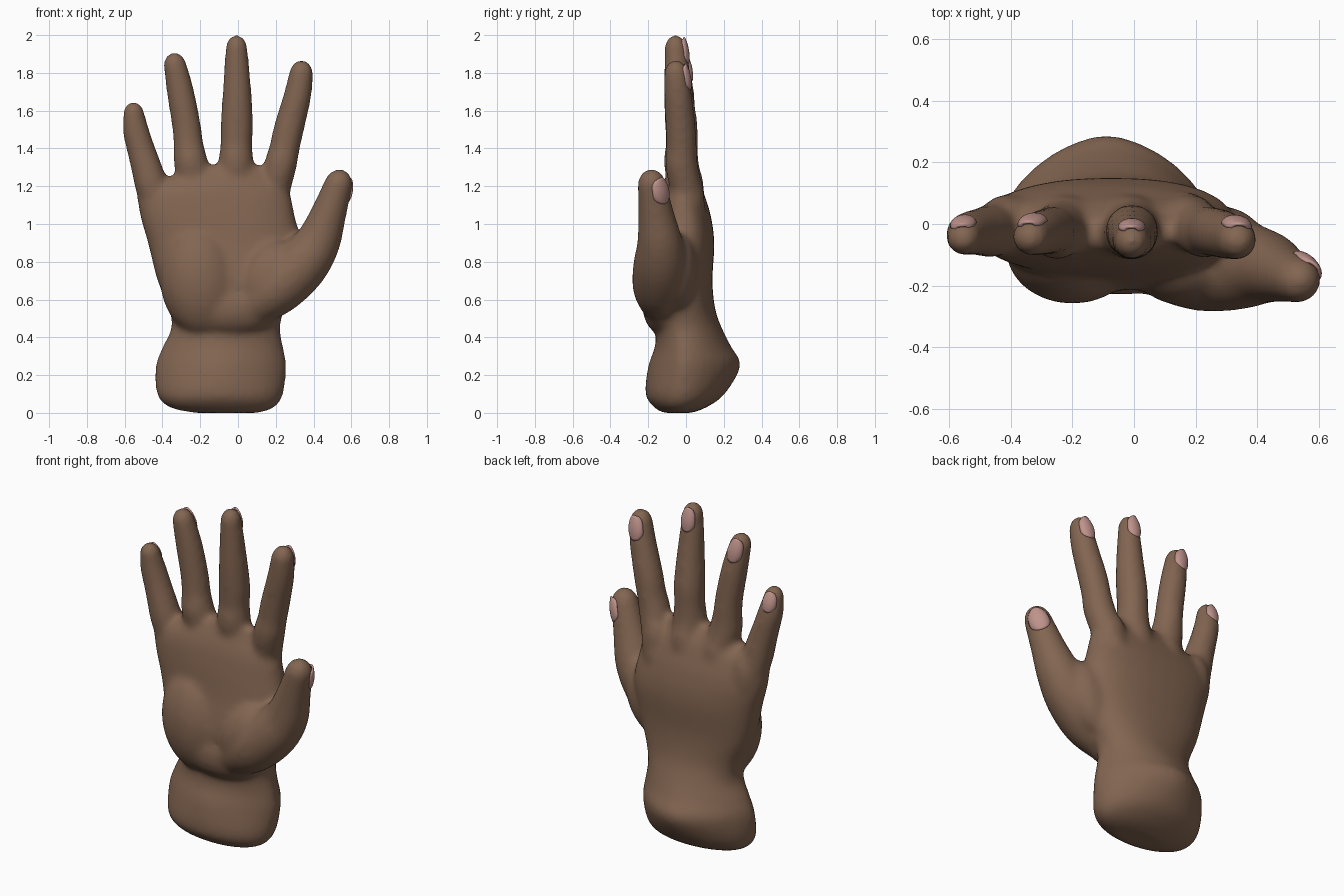
import bpy, bmesh, math
from mathutils import Vector, Matrix

if "Cube" in bpy.data.objects:
    bpy.data.objects.remove(bpy.data.objects["Cube"])


def material(name, rgb):
    m = bpy.data.materials.new(name)
    m.use_nodes = True
    m.diffuse_color = (*rgb, 1)
    bsdf = m.node_tree.nodes["Principled BSDF"]
    bsdf.inputs["Base Color"].default_value = (*rgb, 1)
    bsdf.inputs["Roughness"].default_value = 0.6
    return m


skin = material("brown skin", (0.225, 0.13, 0.082))
nail_pink = material("nail pink", (0.52, 0.29, 0.26))


def smooth_path(points, steps=5):
    """Catmull-Rom through tuples of any length."""
    p = [points[0]] + list(points) + [points[-1]]
    out = []
    for i in range(1, len(p) - 2):
        for s in range(steps):
            t = s / steps
            out.append([0.5 * (2 * b + (c - a) * t + (2 * a - 5 * b + 4 * c - d) * t ** 2
                               + (3 * b - a - 3 * c + d) * t ** 3)
                        for a, b, c, d in zip(*p[i - 1:i + 3])])
    return out + [list(points[-1])]


def loft(bm, rings):
    """Skin closed rings of points and cap both ends."""
    rows = [[bm.verts.new(co) for co in ring] for ring in rings]
    n = len(rows[0])
    for a, b in zip(rows, rows[1:]):
        for i in range(n):
            j = (i + 1) % n
            bm.faces.new((a[i], a[j], b[j], b[i]))
    bm.faces.new(rows[0][::-1])
    bm.faces.new(rows[-1])


def section(centre, side, back, width, front_depth, back_depth, power=1.0, n=32):
    ring = []
    for i in range(n):
        a = math.tau * i / n
        c, s = math.cos(a), math.sin(a)
        u = math.copysign(abs(c) ** power, c) * width
        v = math.copysign(abs(s) ** power, s) * (back_depth if s > 0 else front_depth)
        ring.append(centre + side * u + back * v)
    return ring


def digit(bm, points):
    """Tapered tube along x, y, z, radius points with a domed tip."""
    path = smooth_path(points)
    tip = Vector(path[-1][:3])
    r = path[-1][3]
    end_dir = (tip - Vector(path[-3][:3])).normalized()
    for k in range(1, 7):
        a = k * math.pi / 2 / 6.3
        path.append([*(tip + end_dir * r * 1.16 * math.sin(a)), r * math.cos(a)])
    rings = []
    for i, q in enumerate(path):
        lo, hi = path[max(i - 1, 0)], path[min(i + 1, len(path) - 1)]
        t = (Vector(hi[:3]) - Vector(lo[:3])).normalized()
        side = (Vector((1, 0, 0)) - t * t.x).normalized()
        rings.append(section(Vector(q[:3]), side, t.cross(side), q[3], q[3], q[3]))
    loft(bm, rings)
    return tip, end_dir, r


def pad(bm, centre, size, lean=0):
    """Ellipsoid of flesh, leaning towards the thumb side."""
    bmesh.ops.create_uvsphere(bm, u_segments=24, v_segments=16, radius=1,
                              matrix=Matrix.Translation(centre) @ Matrix.Rotation(lean, 4, 'Y')
                              @ Matrix.Diagonal((*size, 1)))


# Wrist and palm: centre x, centre y, height, half width, front depth, back depth, squareness
bm = bmesh.new()
palm = [
    (-.06, -.04, .00, .17, .08, .07, 1),
    (-.085, -.03, .03, .28, .14, .14, 1),
    (-.095, -.02, .10, .335, .195, .225, 1.05),
    (-.09, -.01, .25, .347, .19, .30, 1.2),
    (-.08, -.01, .35, .32, .155, .25, 1.1),
    (-.065, -.01, .45, .288, .15, .20, .95),
    (-.06, -.01, .55, .305, .185, .165, .9),
    (-.07, -.01, .70, .357, .205, .15, .85),
    (-.075, -.01, .90, .403, .17, .16, .85),
    (-.11, -.01, 1.05, .41, .15, .14, .85),
    (-.125, -.015, 1.16, .40, .125, .11, .9),
    (-.10, -.02, 1.23, .31, .095, .085, .95),
    (-.03, -.025, 1.31, .18, .05, .04, 1),
]
X, Y = Vector((1, 0, 0)), Vector((0, 1, 0))
loft(bm, [section(Vector(q[:3]), X, Y, *q[3:]) for q in smooth_path(palm)])

# Fleshy pads at the heel of the hand, the thumb root and the thumb web
pad(bm, (-.20, -.085, .70), (.215, .175, .30), -.12)
pad(bm, (-.04, -.115, .56), (.27, .115, .15))
pad(bm, (.16, -.12, .71), (.16, .145, .22), .45)
pad(bm, (.27, -.045, .75), (.13, .105, .22), .4)

# Fingers and thumb, from root to the start of the tip dome
digits = {
    "little": [(-.41, .01, 1.0, .08), (-.458, -.02, 1.2, .087), (-.485, -.025, 1.3, .082),
               (-.515, -.027, 1.4, .075), (-.542, -.033, 1.5, .07), (-.552, -.045, 1.585, .057)],
    "ring": [(-.19, .03, 1.05, .08), (-.245, -.022, 1.3, .091), (-.262, -.022, 1.42, .08),
             (-.273, -.022, 1.52, .077), (-.305, -.03, 1.7, .073), (-.333, -.042, 1.84, .062)],
    "middle": [(-.01, .03, 1.05, .08), (-.01, -.022, 1.3, .093), (-.009, -.022, 1.42, .085),
               (-.006, -.025, 1.52, .087), (-.005, -.04, 1.7, .077), (-.008, -.055, 1.935, .059)],
    "index": [(.16, .03, 1.05, .08), (.222, -.022, 1.3, .087), (.246, -.024, 1.4, .081),
              (.268, -.028, 1.5, .081), (.315, -.042, 1.68, .074), (.334, -.052, 1.795, .065)],
    "thumb": [(.05, -.10, .56, .12), (.2, -.135, .66, .145), (.33, -.135, .78, .145),
              (.42, -.138, .90, .122), (.478, -.158, 1.05, .096), (.53, -.18, 1.205, .077)],
}
tips = {name: digit(bm, pts) for name, pts in digits.items()}

# Knuckles on the back of the hand
for x, z in ((-.41, 1.09), (-.22, 1.15), (-.01, 1.17), (.18, 1.14)):
    pad(bm, (x, .037, z), (.08, .06, .15))

mesh = bpy.data.meshes.new("hand")
bmesh.ops.recalc_face_normals(bm, faces=bm.faces)
bm.to_mesh(mesh)
bm.free()
hand = bpy.data.objects.new("hand", mesh)
bpy.context.collection.objects.link(hand)
mesh.materials.append(skin)

# Fuse everything into one soft skin
fuse = hand.modifiers.new("fuse", 'REMESH')
fuse.mode = 'VOXEL'
fuse.voxel_size = 0.014
fuse.use_smooth_shade = True
relax = hand.modifiers.new("relax", 'SMOOTH')
relax.factor = 0.5
relax.iterations = 22
bpy.context.view_layer.objects.active = hand
hand.select_set(True)
for name in ("fuse", "relax"):
    bpy.ops.object.modifier_apply(modifier=name)
bpy.ops.object.shade_smooth()


def nail(name, tip, up, radius, facing, half_length):
    """Curved rounded plate wrapped round the back of a fingertip."""
    normal = (facing - up * facing.dot(up)).normalized()
    side = up.cross(normal)
    bm = bmesh.new()
    n = 12
    rows = []
    for j in range(n + 1):
        v = 2 * j / n - 1
        row = []
        for i in range(n + 1):
            u = 2 * i / n - 1
            a = u * math.sqrt(1 - .6 * v ** 4) * 0.78
            h = v * math.sqrt(1 - .4 * u * u) * half_length
            r = radius * 1.11 - .008 * u ** 4 - .011 * v * v - .007 * v
            row.append(bm.verts.new(tip + up * h + (normal * math.cos(a) + side * math.sin(a)) * r))
        rows.append(row)
    for a, b in zip(rows, rows[1:]):
        for i in range(n):
            bm.faces.new((a[i], a[i + 1], b[i + 1], b[i]))
    bmesh.ops.recalc_face_normals(bm, faces=bm.faces)
    mesh = bpy.data.meshes.new(name)
    bm.to_mesh(mesh)
    bm.free()
    for poly in mesh.polygons:
        poly.use_smooth = True
    mesh.materials.append(nail_pink)
    ob = bpy.data.objects.new(name, mesh)
    bpy.context.collection.objects.link(ob)
    thick = ob.modifiers.new("thickness", 'SOLIDIFY')
    thick.thickness = 0.009
    thick.offset = 0


# Nails
facings = {"little": (-.1, 1, 0), "ring": (-.05, 1, 0), "middle": (0, 1, 0),
           "index": (.05, 1, 0), "thumb": (.72, .69, 0)}
for name, (tip, up, r) in tips.items():
    nail(name + "_nail", tip - up * .02, up, r, Vector(facings[name]),
         .058 if name == "little" else .07)
